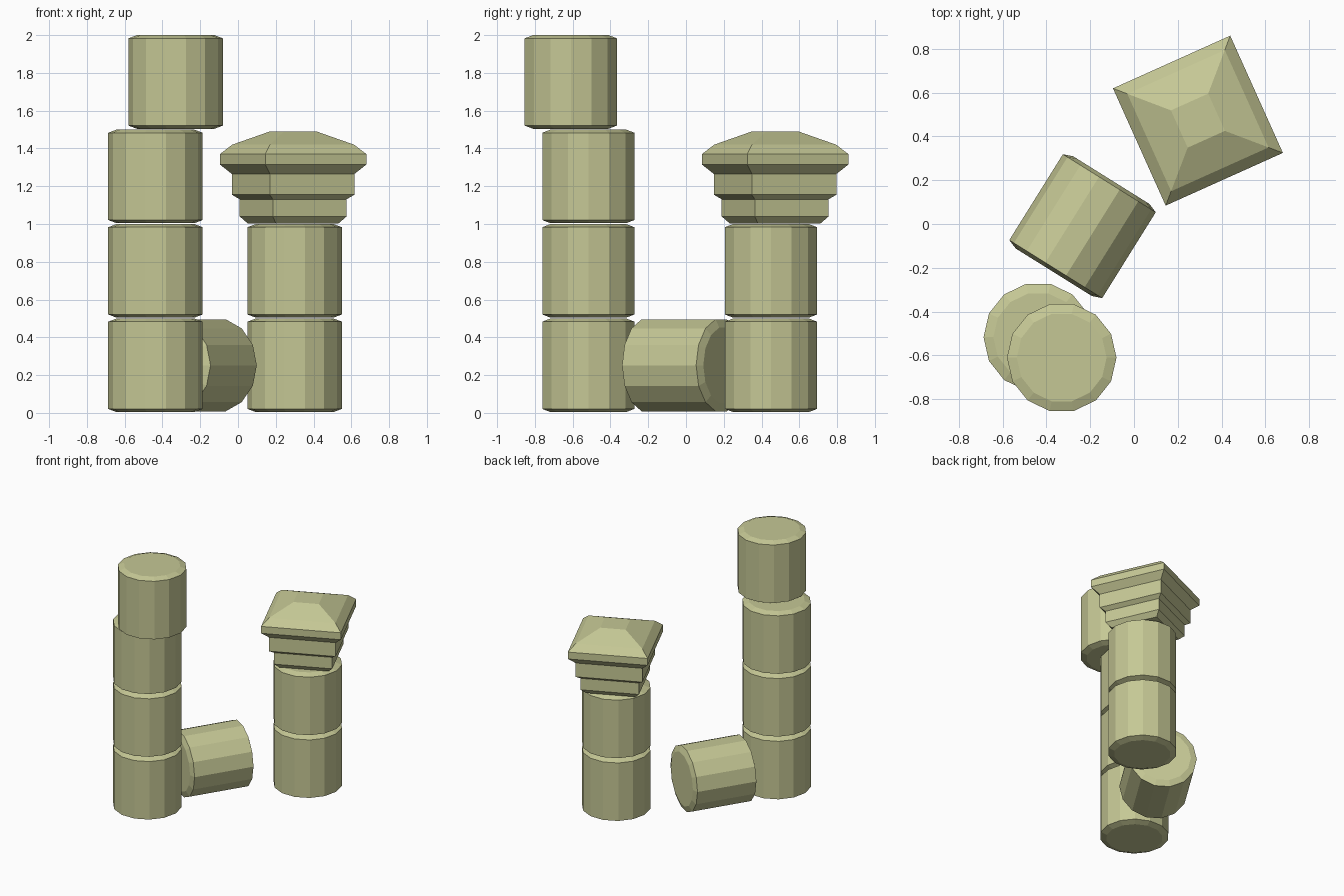
import bpy, bmesh, math
from mathutils import Matrix

if "Cube" in bpy.data.objects:
    bpy.data.objects.remove(bpy.data.objects["Cube"])

stone = bpy.data.materials.new("pale_olive_stone")
stone.diffuse_color = (0.56, 0.575, 0.30, 1)
stone.use_nodes = True
stone.node_tree.nodes["Principled BSDF"].inputs["Base Color"].default_value = stone.diffuse_color


def lathe(name, profile, sides, matrix, phase=0.0):
    """Stack polygon rings from (radius, height) pairs and cap both ends."""
    bm = bmesh.new()
    rings = []
    for r, z in profile:
        rings.append([bm.verts.new((r * math.cos(phase + 2 * math.pi * i / sides),
                                    r * math.sin(phase + 2 * math.pi * i / sides), z))
                      for i in range(sides)])
    for a, b in zip(rings, rings[1:]):
        for i in range(sides):
            j = (i + 1) % sides
            bm.faces.new((a[i], a[j], b[j], b[i]))
    bm.faces.new(rings[0][::-1])
    bm.faces.new(rings[-1])
    bmesh.ops.recalc_face_normals(bm, faces=bm.faces)
    me = bpy.data.meshes.new(name)
    bm.to_mesh(me)
    bm.free()
    me.materials.append(stone)
    ob = bpy.data.objects.new(name, me)
    ob.matrix_world = matrix
    bpy.context.collection.objects.link(ob)
    return ob


# Column drum with chamfered rims, centred on its own middle
DRUM = [(0.205, -0.248), (0.25, -0.231), (0.25, 0.231), (0.205, 0.248)]


def drum(name, x, y, level):
    lathe(name, DRUM, 14, Matrix.Translation((x, y, 0.252 + 0.5 * level)))


# Tall column with a shifted top drum
for i in range(3):
    drum(f"tall_column_drum_{i + 1}", -0.437, -0.517, i)
drum("shifted_top_drum", -0.33, -0.61, 3)

# Short column
for i in range(2):
    drum(f"short_column_drum_{i + 1}", 0.30, 0.45, i)

# Fallen drum lying on its side
lathe("fallen_drum", DRUM, 14,
      Matrix.Translation((-0.235, -0.01, 0.252))
      @ Matrix.Rotation(math.radians(58), 4, 'Z')
      @ Matrix.Rotation(math.radians(90), 4, 'Y'),
      phase=math.pi / 2)

# Stepped square capital, corner radius and height
CAPITAL = [(0.257, 1.003), (0.303, 1.04), (0.303, 1.13), (0.303, 1.131),
           (0.347, 1.155), (0.347, 1.265), (0.415, 1.315), (0.415, 1.37),
           (0.345, 1.42), (0.132, 1.49)]
lathe("square_capital", CAPITAL, 4, Matrix.Translation((0.292, 0.472, 0)),
      phase=math.radians(69.2))
